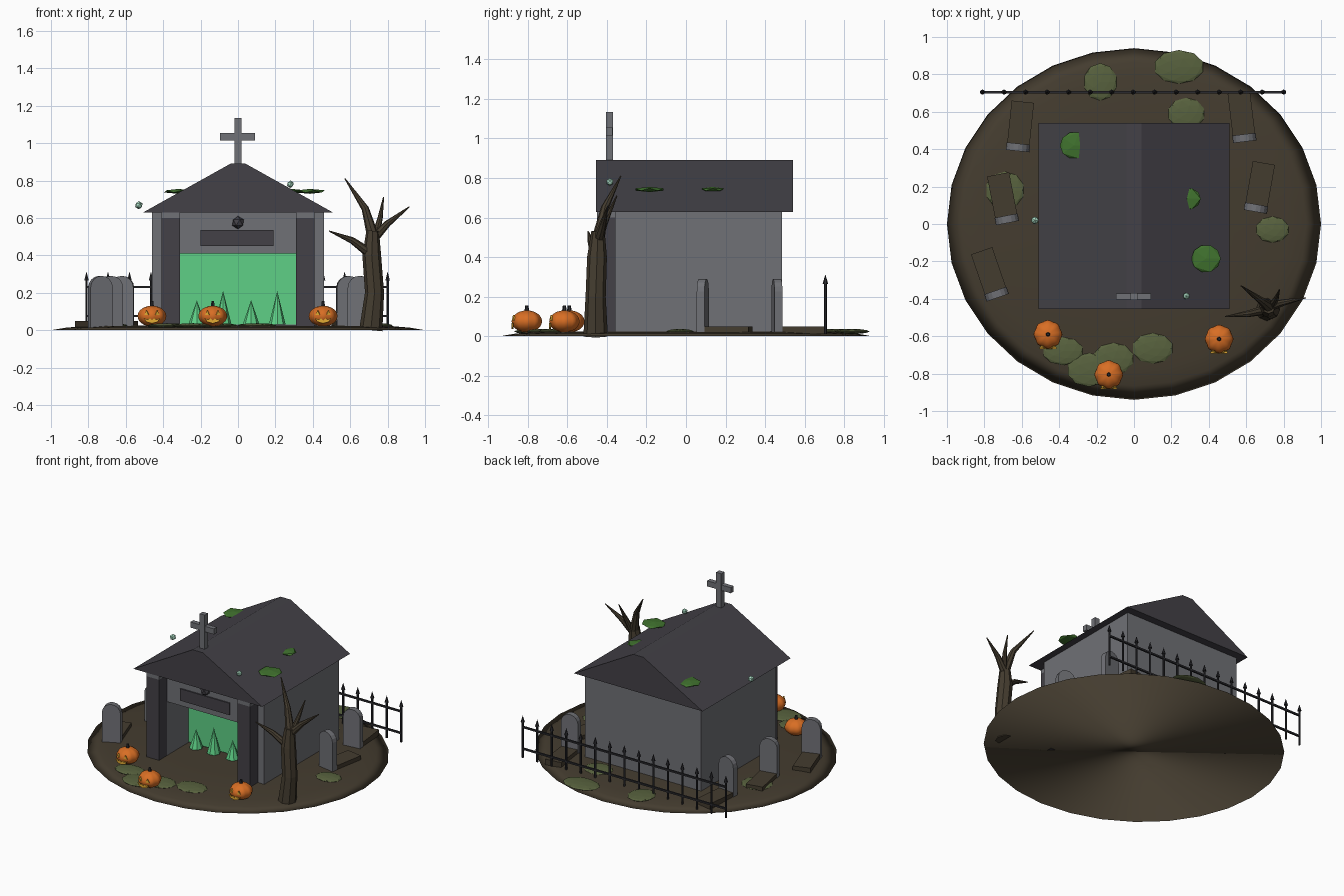
import bpy, bmesh, math
from mathutils import Matrix, Vector

cube = bpy.data.objects.get("Cube")
if cube:
    bpy.data.objects.remove(cube)


def make_material(name, r, g, b):
    linear = [(c / 255 / 12.92) if c < 11 else ((c / 255 + 0.055) / 1.055) ** 2.4 for c in (r, g, b)]
    mat = bpy.data.materials.new(name)
    mat.use_nodes = True
    mat.diffuse_color = (*linear, 1)
    mat.node_tree.nodes["Principled BSDF"].inputs["Base Color"].default_value = (*linear, 1)
    return mat


EARTH = make_material("dark earth", 68, 60, 47)
STONE = make_material("grey stone", 112, 113, 118)
SLATE = make_material("dark slate", 67, 65, 71)
IRON = make_material("black iron", 42, 42, 46)
MOSS = make_material("dull moss", 88, 98, 62)
LEAF = make_material("leaf green", 64, 114, 46)
ORANGE = make_material("pumpkin orange", 216, 110, 36)
GOLD = make_material("candle gold", 228, 172, 52)
GLOW = make_material("green glow", 94, 208, 134)
MINT = make_material("pale mint", 172, 222, 198)


def finish(name, bm, mat, smooth=False):
    bmesh.ops.recalc_face_normals(bm, faces=bm.faces)
    mesh = bpy.data.meshes.new(name)
    bm.to_mesh(mesh)
    bm.free()
    mesh.materials.append(mat)
    obj = bpy.data.objects.new(name, mesh)
    bpy.context.collection.objects.link(obj)
    if smooth:
        mesh.polygons.foreach_set("use_smooth", [True] * len(mesh.polygons))
    return obj


def box(name, x, y, z, mat):
    """Box from (min, max) pairs."""
    bm = bmesh.new()
    size = [b - a for a, b in (x, y, z)]
    mid = [(a + b) / 2 for a, b in (x, y, z)]
    bmesh.ops.create_cube(bm, size=1, matrix=Matrix.Translation(mid) @ Matrix.Diagonal((*size, 1)))
    return finish(name, bm, mat)


def extrude(name, outline, y0, y1, mat, place=Matrix()):
    """Extrude an (x, z) outline along y."""
    bm = bmesh.new()
    face = bm.faces.new([bm.verts.new((x, y0, z)) for x, z in outline])
    out = bmesh.ops.extrude_face_region(bm, geom=[face])
    verts = [v for v in out["geom"] if isinstance(v, bmesh.types.BMVert)]
    bmesh.ops.translate(bm, verts=verts, vec=(0, y1 - y0, 0))
    bm.transform(place)
    return finish(name, bm, mat)


def blob(name, centre, radii, mat, detail=1):
    bm = bmesh.new()
    bmesh.ops.create_icosphere(bm, subdivisions=detail, radius=1)
    bm.transform(Matrix.Translation(centre) @ Matrix.Diagonal((*radii, 1)))
    return finish(name, bm, mat)


def add_cone(bm, base, r1, r2, height, sides):
    bmesh.ops.create_cone(bm, cap_ends=True, segments=sides, radius1=r1, radius2=r2, depth=height,
                          matrix=Matrix.Translation(Vector(base) + Vector((0, 0, height / 2))))


def branch(name, points, mat):
    """Tapered tube through (x, y, z, radius) points."""
    bm = bmesh.new()
    sides, rings = 8, []
    for i, p in enumerate(points):
        a, b = points[max(i - 1, 0)], points[min(i + 1, len(points) - 1)]
        turn = Vector((0, 0, 1)).rotation_difference(Vector(b[:3]) - Vector(a[:3]))
        rings.append([bm.verts.new(Vector(p[:3]) + turn @ Vector(
            (p[3] * math.cos(k * math.tau / sides), p[3] * math.sin(k * math.tau / sides), 0)))
            for k in range(sides)])
    for low, high in zip(rings, rings[1:]):
        for k in range(sides):
            n = (k + 1) % sides
            bm.faces.new((low[k], low[n], high[n], high[k]))
    bm.faces.new(rings[0])
    bm.faces.new(rings[-1])
    return finish(name, bm, mat)


# Oval ground mound
bm = bmesh.new()
bmesh.ops.create_circle(bm, cap_ends=True, segments=28, radius=1)
top = bm.faces[:]
for scale, rise in ((0.92, 0.013), (0.9, 0.008), (0.5, 0.004)):
    new = bmesh.ops.extrude_face_region(bm, geom=top, use_keep_orig=(scale == 0.92))["geom"]
    top = [f for f in new if isinstance(f, bmesh.types.BMFace)]
    ring = [v for v in new if isinstance(v, bmesh.types.BMVert)]
    bmesh.ops.scale(bm, verts=ring, vec=(scale, scale, 1))
    bmesh.ops.translate(bm, verts=ring, vec=(0, 0, rise))
bmesh.ops.scale(bm, verts=bm.verts, vec=(1, 0.94, 1))
finish("ground", bm, EARTH, smooth=True)

# Crypt walls with a recessed doorway
box("crypt_body", (-0.46, 0.46), (-0.11, 0.485), (0.01, 0.63), STONE)
extrude("crypt_front", [(-0.46, 0.01), (-0.31, 0.01), (-0.31, 0.41), (0.31, 0.41), (0.31, 0.01),
                        (0.46, 0.01), (0.46, 0.63), (-0.46, 0.63)], -0.36, -0.11, STONE)
box("doorway_glow", (-0.31, 0.31), (-0.118, -0.109), (0.03, 0.41), GLOW)
box("name_plate", (-0.2, 0.19), (-0.369, -0.36), (0.45, 0.535), SLATE)
blob("lintel_boss", (0, -0.37, 0.575), (0.035, 0.035, 0.035), SLATE)
for side, label in ((1, "left"), (-1, "right")):
    box(label + "_pillar", sorted((side * 0.31, side * 0.41)), (-0.45, -0.35), (0, 0.6), SLATE)
    box(label + "_pillar_cap", sorted((side * 0.31, side * 0.41)), (-0.45, -0.35), (0.6, 0.63), STONE)

# Glowing spikes in the doorway
for i, (x, h) in enumerate(((-0.22, 0.13), (-0.08, 0.18), (0.07, 0.13), (0.21, 0.18))):
    bm = bmesh.new()
    add_cone(bm, (x, -0.16, 0.03), 0.045, 0, h, 8)
    finish(f"glow_spike_{i + 1}", bm, GLOW)

# Roof and cross
extrude("roof", [(-0.51, 0.628), (0.51, 0.628), (0.04, 0.89), (-0.04, 0.89)], -0.455, 0.54, SLATE)
box("cross_post", (-0.02, 0.02), (-0.405, -0.37), (0.88, 1.135), STONE)
box("cross_arm", (-0.095, 0.092), (-0.404, -0.371), (1.015, 1.055), STONE)

# Leaf clumps on the roof
for i, (x, y, rx, ry) in enumerate(((-0.32, 0.42, 0.085, 0.08), (0.29, 0.135, 0.075, 0.065),
                                    (0.385, -0.185, 0.088, 0.083))):
    blob(f"roof_leaves_{i + 1}", (x, y, 0.742), (rx, ry, 0.013), LEAF)

# Floating wisps
blob("right_wisp", (-0.53, 0.02, 0.668), (0.022, 0.022, 0.022), MINT)
blob("left_wisp", (0.28, -0.385, 0.78), (0.02, 0.02, 0.02), MINT)

# Moss patches
for i, (x, y, rx, ry) in enumerate((
        (-0.18, 0.76, 0.09, 0.1), (0.24, 0.84, 0.135, 0.09), (0.28, 0.59, 0.1, 0.085),
        (-0.69, 0.18, 0.105, 0.1), (0.74, -0.03, 0.09, 0.07), (-0.38, -0.68, 0.11, 0.075),
        (-0.24, -0.78, 0.12, 0.09), (-0.11, -0.72, 0.11, 0.085), (0.1, -0.665, 0.11, 0.082))):
    blob(f"moss_patch_{i + 1}", (x, y, 0.024), (rx, ry, 0.013), MOSS, 2)

# Headstones, each with a grave mound behind
arch = [(0.063 * math.cos(a * math.pi / 8), 0.227 + 0.063 * math.sin(a * math.pi / 8)) for a in range(9)]
stone_outline = [(-0.063, 0.015), (0.063, 0.015)] + arch
for i, (x, y, angle) in enumerate(((-0.62, 0.41, -6), (0.59, 0.46, 7), (-0.68, 0.025, 11),
                                   (0.652, 0.085, -10), (-0.735, -0.375, 19))):
    place = Matrix.Translation((x, y, 0)) @ Matrix.Rotation(math.radians(angle), 4, "Z")
    extrude(f"headstone_{i + 1}", stone_outline, -0.02, 0.02, STONE, place)
    mound = box(f"grave_mound_{i + 1}", (-0.06, 0.06), (0.015, 0.245), (0.01, 0.05), EARTH)
    mound.data.transform(place)

# Iron fence along the back
bm = bmesh.new()
for i in range(15):
    x = -0.81 + i * 0.115
    add_cone(bm, (x, 0.705, 0.01), 0.007, 0.007, 0.26, 6)
    add_cone(bm, (x, 0.705, 0.265), 0.014, 0, 0.048, 6)
finish("fence_posts", bm, IRON)
for label, z in (("lower", 0.075), ("upper", 0.23)):
    box(f"fence_{label}_rail", (-0.81, 0.8), (0.699, 0.711), (z - 0.006, z + 0.006), IRON)

# Bare tree
branch("tree_trunk", [(0.71, -0.457, 0, 0.062), (0.73, -0.457, 0.2, 0.051), (0.715, -0.45, 0.4, 0.05),
                      (0.72, -0.445, 0.53, 0.034)], EARTH)
branch("tree_low_branch", [(0.72, -0.455, 0.4, 0.028), (0.61, -0.48, 0.48, 0.018),
                           (0.487, -0.495, 0.53, 0.003)], EARTH)
branch("tree_high_branch", [(0.725, -0.445, 0.49, 0.033), (0.68, -0.41, 0.65, 0.02),
                            (0.572, -0.33, 0.81, 0.003)], EARTH)
branch("tree_side_branch", [(0.715, -0.445, 0.48, 0.028), (0.8, -0.42, 0.57, 0.018),
                            (0.917, -0.395, 0.66, 0.003)], EARTH)
branch("tree_twig", [(0.735, -0.44, 0.5, 0.022), (0.76, -0.4, 0.6, 0.014), (0.778, -0.35, 0.71, 0.003)], EARTH)

# Carved pumpkins
eye = [(-0.013, -0.01), (0.013, -0.01), (0, 0.016)]
mouth = [(-0.045, 0.004), (-0.03, -0.018), (0, -0.026), (0.03, -0.018), (0.045, 0.004), (0.025, -0.006),
         (0.012, 0.002), (0, -0.01), (-0.012, 0.002), (-0.025, -0.006)]
for i, (x, y) in enumerate(((-0.46, -0.59), (-0.135, -0.805), (0.455, -0.615))):
    tag = f"pumpkin_{i + 1}"
    bm = bmesh.new()
    bmesh.ops.create_uvsphere(bm, u_segments=32, v_segments=12, radius=0.077)
    for v in bm.verts:
        rib = 0.965 + 0.035 * math.cos(8 * math.atan2(v.co.y, v.co.x))
        v.co = (v.co.x * rib, v.co.y * rib, v.co.z * 0.72)
    bm.transform(Matrix.Translation((x, y, 0.075)))
    finish(tag, bm, ORANGE, smooth=True)
    bm = bmesh.new()
    add_cone(bm, (x, y, 0.12), 0.013, 0.008, 0.035, 6)
    finish(tag + "_stem", bm, IRON)
    for side, label in ((1, "left"), (-1, "right")):
        tilt = Matrix.Translation((x + side * 0.028, y - 0.066, 0.09)) @ Matrix.Rotation(side * 0.4, 4, "Z")
        extrude(f"{tag}_{label}_eye", eye, -0.005, 0.004, GOLD, tilt)
    extrude(tag + "_mouth", mouth, -0.005, 0.004, GOLD, Matrix.Translation((x, y - 0.072, 0.062)))
